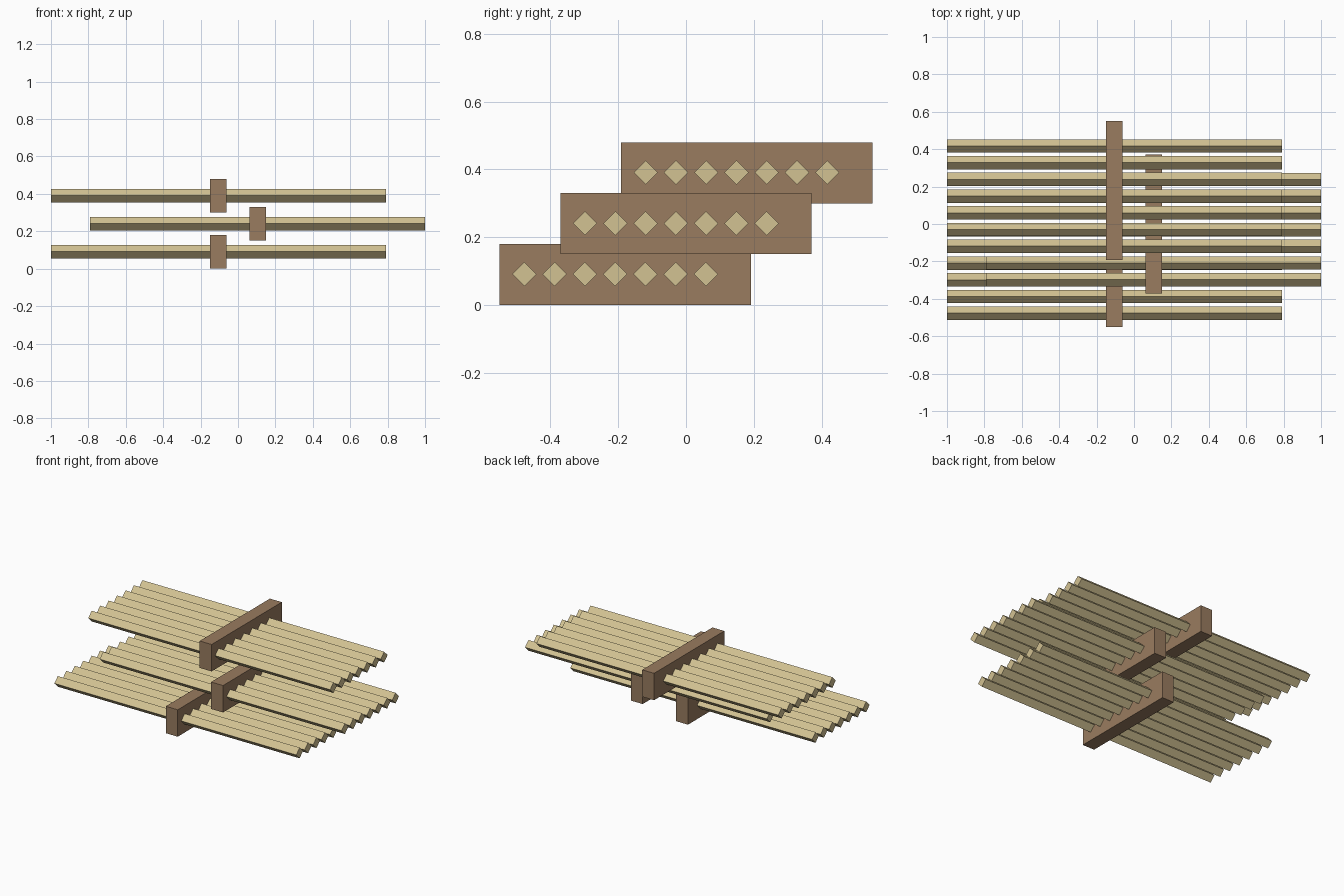
import bpy
from math import radians, sqrt

cube = bpy.data.objects.get("Cube")
if cube:
    bpy.data.objects.remove(cube, do_unlink=True)


def material(name, rgb):
    m = bpy.data.materials.new(name)
    m.use_nodes = True
    color = (*rgb, 1)
    m.diffuse_color = color
    m.node_tree.nodes["Principled BSDF"].inputs["Base Color"].default_value = color
    return m


pale_wood = material("pale_wood", (0.65, 0.54, 0.29))
brown_wood = material("brown_wood", (0.32, 0.20, 0.115))


def box(name, center, size, mat, tilt=0):
    bpy.ops.mesh.primitive_cube_add(size=1, location=center)
    ob = bpy.context.object
    ob.name = name
    ob.scale = size
    ob.rotation_euler.x = radians(tilt)
    ob.data.materials.append(mat)
    return ob


LENGTH, DIAGONAL, SPACING, COUNT = 1.79, 0.0715, 0.0893, 7
SIDE = DIAGONAL / sqrt(2)
tiers = ("lower", "middle", "upper")

# Three staggered tiers, each a cross beam threaded by a row of slats
for i, tier in enumerate(tiers):
    x = 0.105 if i == 1 else -0.105
    y = (i - 1) * 0.179
    z = 0.09 + i * 0.15
    box(f"{tier}_beam", (x, y, z), (0.088, 0.742, 0.18), brown_wood)
    # Square slats standing on their edges
    for k in range(COUNT):
        slat_y = y - 0.03 + (k - 3) * SPACING
        box(f"{tier}_slat_{k + 1}", (x, slat_y, z + 0.001),
            (LENGTH, SIDE, SIDE), pale_wood, 45)
